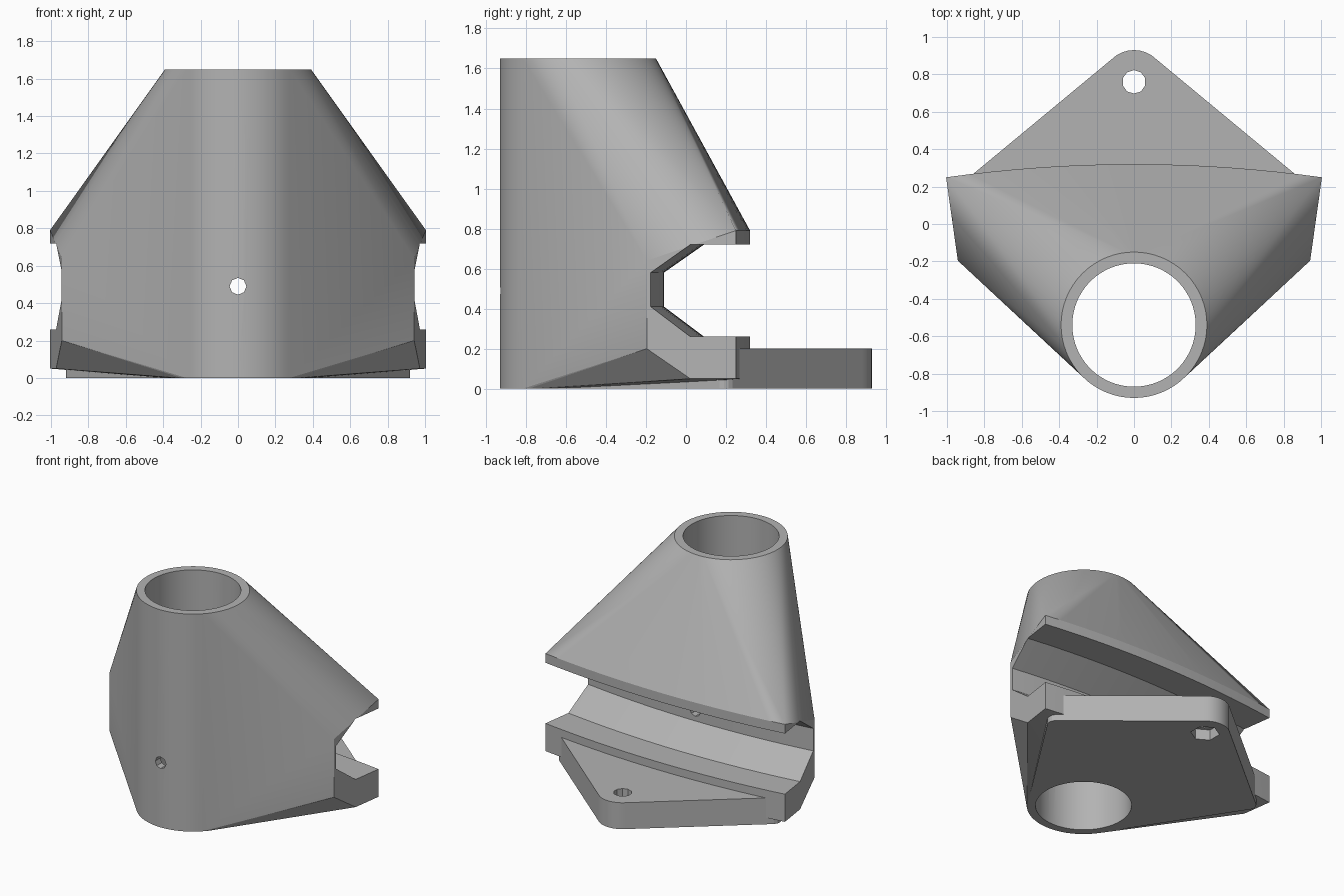
import bpy, bmesh
from math import sin, cos, pi, radians
from mathutils import Matrix, Vector

if "Cube" in bpy.data.objects:
    bpy.data.objects.remove(bpy.data.objects["Cube"], do_unlink=True)

grey = bpy.data.materials.new("plain grey")
grey.use_nodes = True
colour = (0.45, 0.45, 0.45, 1)
grey.diffuse_color = colour
grey.node_tree.nodes["Principled BSDF"].inputs["Base Color"].default_value = colour

HEIGHT = 1.65
TUBE_Y = -0.54
ARC_Y = -6.88      # centre of the wide curve of the clamp


def make(name, bm):
    bmesh.ops.recalc_face_normals(bm, faces=bm.faces)
    mesh = bpy.data.meshes.new(name)
    bm.to_mesh(mesh)
    bm.free()
    mesh.materials.append(grey)
    ob = bpy.data.objects.new(name, mesh)
    bpy.context.collection.objects.link(ob)
    return ob


def ring(x, y, r, z, n):
    return [(x + r * cos(2 * pi * i / n), y + r * sin(2 * pi * i / n), z)
            for i in range(n)]


def on_arc(y, z, angle):
    """Swing a centre-line point around the clamp curve."""
    r = y - ARC_Y
    return (r * sin(angle), ARC_Y + r * cos(angle), z)


def hull(name, points):
    bm = bmesh.new()
    for p in points:
        bm.verts.new(p)
    bmesh.ops.convex_hull(bm, input=bm.verts[:])
    bmesh.ops.delete(bm, geom=[v for v in bm.verts if not v.link_faces],
                     context='VERTS')
    bmesh.ops.dissolve_limit(bm, angle_limit=radians(0.2),
                             verts=bm.verts[:], edges=bm.edges[:])
    return make(name, bm)


def sweep(name, profile, half_angle, steps):
    """Sweep a closed (y, z) profile along the clamp curve."""
    bm = bmesh.new()
    rows = [[bm.verts.new(on_arc(y, z, half_angle * (2 * i / steps - 1)))
             for y, z in profile] for i in range(steps + 1)]
    n = len(profile)
    for a, b in zip(rows, rows[1:]):
        for j in range(n):
            k = (j + 1) % n
            bm.faces.new((a[j], a[k], b[k], b[j]))
    bm.faces.new(rows[0])
    bm.faces.new(rows[-1])
    return make(name, bm)


def cylinder(name, centre, r, depth, n, along_y=False):
    bm = bmesh.new()
    spin = Matrix.Rotation(pi / 2, 4, 'X') if along_y else Matrix()
    bmesh.ops.create_cone(bm, cap_ends=True, segments=n, radius1=r, radius2=r,
                          depth=depth,
                          matrix=Matrix.Translation(Vector(centre)) @ spin)
    return make(name, bm)


def combine(target, other, operation):
    other.hide_render = True
    mod = target.modifiers.new(operation.lower(), 'BOOLEAN')
    mod.operation = operation
    mod.solver = 'EXACT'
    mod.object = other
    bpy.context.view_layer.objects.active = target
    bpy.ops.object.modifier_apply(modifier=mod.name)
    bpy.data.objects.remove(other, do_unlink=True)


# Body: tube blended into a wide curved clamp
END = 0.14
STEPS = 16
clamp_profile = [(0.32, 0.05), (0.32, 0.79), (-0.13, 0.64),
                 (-0.13, 0.2), (0.09, 0.05)]
points = ring(0, TUBE_Y, 0.39, 0, 64) + ring(0, TUBE_Y, 0.39, HEIGHT, 64)
for i in range(STEPS + 1):
    points += [on_arc(y, z, END * (2 * i / STEPS - 1)) for y, z in clamp_profile]
body = hull("bracket_body", points)

# Curved groove open at the back
groove = sweep("groove_cutter", [(0.6, 0.72), (0.09, 0.72), (-0.11, 0.58),
                                 (-0.11, 0.41), (0.09, 0.26), (0.6, 0.26)],
               0.18, 24)
combine(body, groove, 'DIFFERENCE')

# Base plate with a rounded tip at the back
points = []
for z in (0, 0.2):
    points += ring(0, TUBE_Y, 0.385, z, 64) + ring(0, 0.76, 0.17, z, 32)
    for side in (-1, 1):
        points += ring(side * 0.86, 0.19, 0.06, z, 16)
combine(body, hull("base_plate", points), 'UNION')

# Tube bore, screw hole, plate hole and nut recess
cutters = [
    cylinder("bore_cutter", (0, TUBE_Y, HEIGHT / 2), 0.33, 2, 64),
    cylinder("screw_hole_cutter", (0, -0.5, 0.49), 0.045, 1.2, 8, True),
    cylinder("plate_hole_cutter", (0, 0.76, 0.1), 0.063, 0.6, 10),
    cylinder("nut_recess_cutter", (0, 0.76, 0), 0.1, 0.16, 6),
]
for cutter in cutters:
    combine(body, cutter, 'DIFFERENCE')

# Smooth round walls, keep edges sharp
bpy.ops.object.select_all(action='DESELECT')
body.select_set(True)
bpy.context.view_layer.objects.active = body
bpy.ops.object.shade_smooth_by_angle(angle=radians(12))
